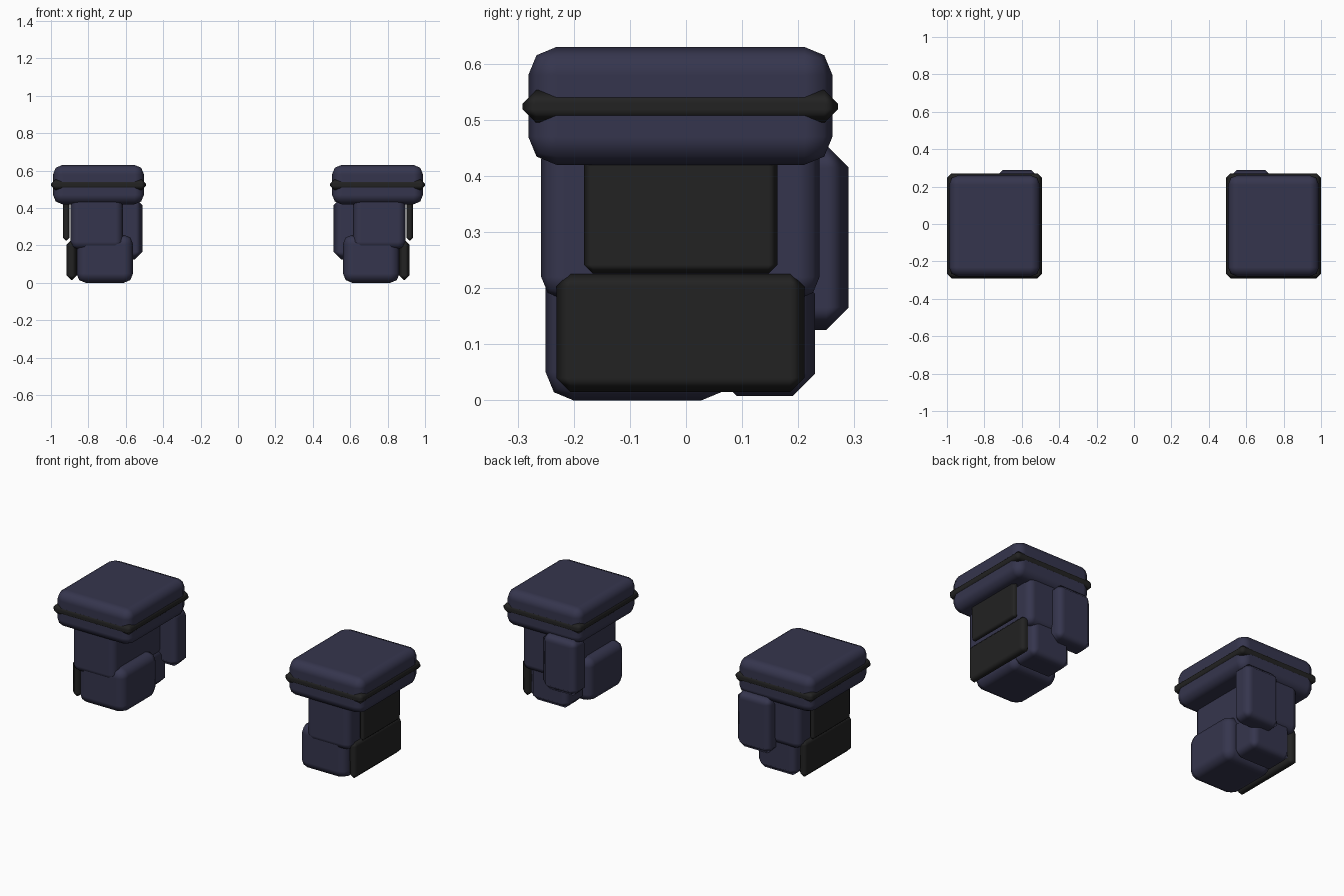
import bpy
from mathutils import Matrix, Vector

if "Cube" in bpy.data.objects:
    bpy.data.objects.remove(bpy.data.objects["Cube"])


def material(name, rgb):
    m = bpy.data.materials.new(name)
    m.diffuse_color = (*rgb, 1)
    m.use_nodes = True
    m.node_tree.nodes["Principled BSDF"].inputs["Base Color"].default_value = m.diffuse_color
    return m


NAVY = material("dark navy", (0.036, 0.036, 0.075))
BLACK = material("charcoal black", (0.016, 0.016, 0.016))


def block(name, side, x, y, z, bevel, segments, mat):
    """Bevelled box from (min, max) ranges; side mirrors it across x = 0."""
    lo, hi = Vector((x[0], y[0], z[0])), Vector((x[1], y[1], z[1]))
    centre = (lo + hi) / 2
    centre.x *= side
    bpy.ops.mesh.primitive_cube_add(size=1, location=centre)
    ob = bpy.context.object
    ob.name = ("right_" if side > 0 else "left_") + name
    ob.data.name = ob.name
    ob.data.transform(Matrix.Diagonal((*(hi - lo), 1)))
    ob.data.materials.append(mat)
    for p in ob.data.polygons:
        p.use_smooth = True
    mod = ob.modifiers.new("bevel", 'BEVEL')
    mod.width = bevel
    mod.segments = segments
    mod.limit_method = 'NONE'
    mod.harden_normals = True
    return ob


for side in (-1, 1):
    # Wide cap with a thin trim band around it
    block("cap", side, (0.503, 0.989), (-0.281, 0.261), (0.42, 0.63), 0.05, 2, NAVY)
    block("trim_band", side, (0.492, 1.0), (-0.291, 0.271), (0.495, 0.553), 0.024, 1, BLACK)
    # Main column
    block("column", side, (0.615, 0.895), (-0.258, 0.238), (0.18, 0.47), 0.04, 2, NAVY)
    # Front foot and narrower heel
    block("foot", side, (0.561, 0.864), (-0.25, 0.077), (0.0, 0.257), 0.05, 2, NAVY)
    block("heel", side, (0.603, 0.862), (0.05, 0.23), (0.008, 0.23), 0.04, 1, NAVY)
    # Pack on the inner back corner
    block("back_pack", side, (0.51, 0.74), (0.16, 0.29), (0.126, 0.455), 0.04, 1, NAVY)
    # Dark armour plates on the outer side
    block("upper_plate", side, (0.9, 0.936), (-0.182, 0.163), (0.226, 0.45), 0.016, 1, BLACK)
    block("lower_plate", side, (0.862, 0.917), (-0.231, 0.211), (0.015, 0.228), 0.025, 1, BLACK)
